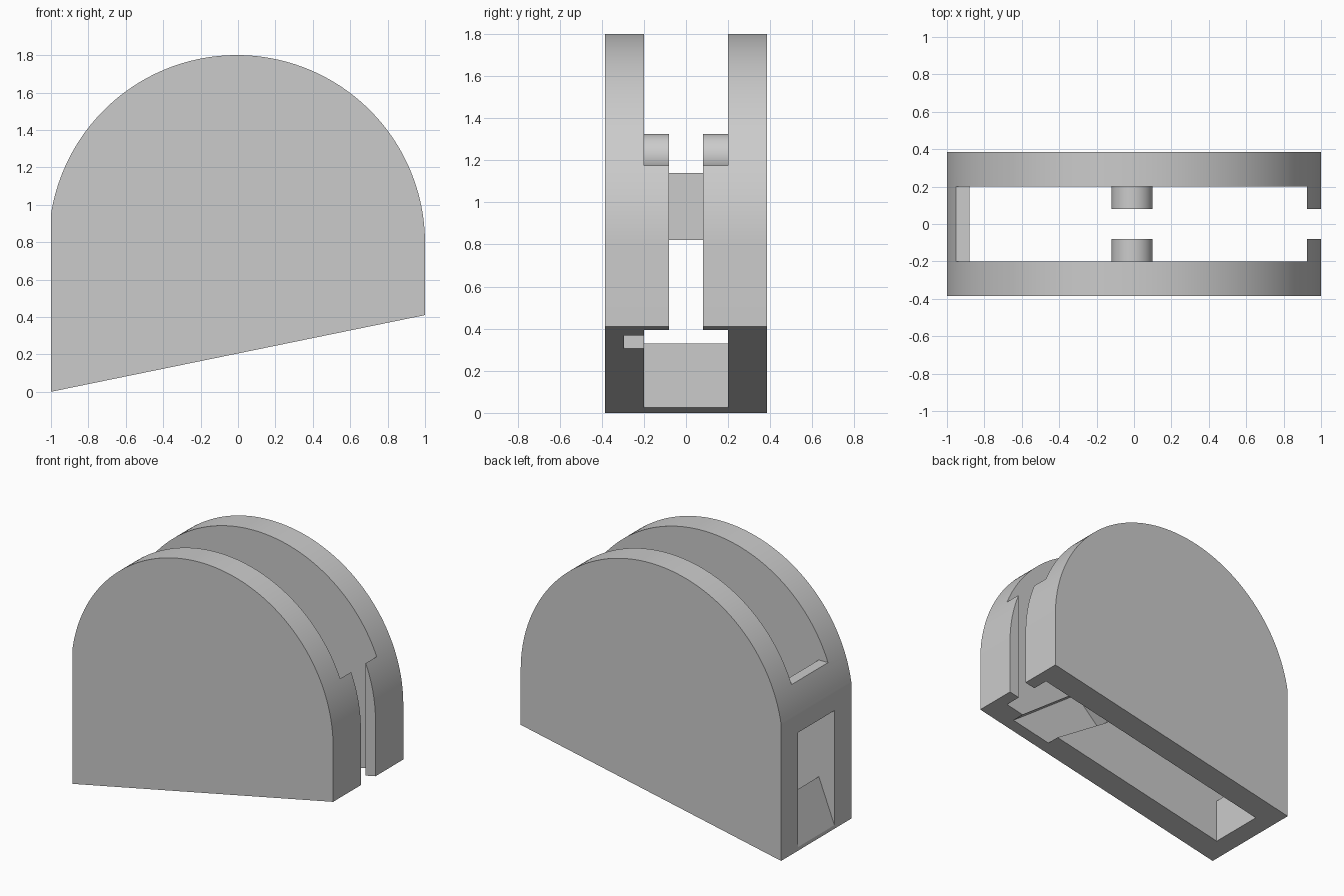
import bpy
import bmesh
from math import sin, cos, asin, acos, pi, radians

cube = bpy.data.objects.get("Cube")
if cube:
    bpy.data.objects.remove(cube, do_unlink=True)

grey = bpy.data.materials.new("plain grey")
grey.use_nodes = True
grey.diffuse_color = (0.6, 0.6, 0.6, 1)
grey.node_tree.nodes["Principled BSDF"].inputs["Base Color"].default_value = (0.6, 0.6, 0.6, 1)


def extrude(name, profile, y0, y1):
    """Extrude an (x, z) outline along y."""
    bm = bmesh.new()
    face = bm.faces.new([bm.verts.new((x, y0, z)) for x, z in profile])
    new = bmesh.ops.extrude_face_region(bm, geom=[face])["geom"]
    moved = [v for v in new if isinstance(v, bmesh.types.BMVert)]
    bmesh.ops.translate(bm, verts=moved, vec=(0, y1 - y0, 0))
    bmesh.ops.recalc_face_normals(bm, faces=bm.faces)
    mesh = bpy.data.meshes.new(name)
    bm.to_mesh(mesh)
    bm.free()
    mesh.materials.append(grey)
    obj = bpy.data.objects.new(name, mesh)
    bpy.context.collection.objects.link(obj)
    return obj


def arc(cx, cz, r, start, end, steps):
    return [(cx + r * cos(start + (end - start) * i / steps),
             cz + r * sin(start + (end - start) * i / steps)) for i in range(steps + 1)]


def activate(obj):
    bpy.ops.object.select_all(action='DESELECT')
    obj.select_set(True)
    bpy.context.view_layer.objects.active = obj


def cut(target, profile, y0, y1):
    """Carve an extruded outline out of the target."""
    cutter = extrude("cutter", profile, y0, y1)
    cutter.hide_render = True
    mod = target.modifiers.new("cut", 'BOOLEAN')
    mod.operation = 'DIFFERENCE'
    mod.solver = 'EXACT'
    mod.object = cutter
    activate(target)
    bpy.ops.object.modifier_apply(modifier=mod.name)
    bpy.data.objects.remove(cutter, do_unlink=True)


# Domed housing with a slanted base
HALF, INNER, GAP = 0.385, 0.2, 0.08
CX, CZ, R = -0.006, 0.794, 1.006
left_angle = acos((-1 - CX) / R)
dome = arc(CX, CZ, R, 0, left_angle, 90)
housing = extrude("housing", [(-1, 0), (1, 0.41)] + dome, -HALF, HALF)

# Central cavity, open at top and bottom, leaving the end wall and the lips
cut(housing, [(-0.88, -1), (0.925, -1), (0.925, 2.5), (-1.5, 2.5),
              (-1.5, 1.14), (-0.88, 1.14)], -INNER, INNER)
# Window in the end wall with a ramped sill
cut(housing, [(-1.2, 0.82), (-0.8, 0.82), (-0.8, 0.33), (-0.88, 0.33),
              (-1, 0.025), (-1.2, 0.025)], -INNER, INNER)
# Narrow slot between the lips
cut(housing, [(0.85, -1), (1.2, -1), (1.2, 2.5), (0.85, 2.5)], -GAP, GAP)
# Slanted groove inside the front plate
cut(housing, [(0.64, 0.21), (0.93, 0.265), (0.25, 0.76), (0.06, 0.58)],
    -0.295, -INNER + 0.1)

# Pair of round pivot bosses
parts = [housing]
for side, name in ((-1, "front_boss"), (1, "back_boss")):
    circle = arc(-0.01, 1.215, 0.11, 0, 2 * pi, 64)[:-1]
    parts.append(extrude(name, circle, side * GAP, side * (INNER + 0.01)))

for part in parts:
    activate(part)
    bpy.ops.object.shade_smooth_by_angle(angle=radians(7))
